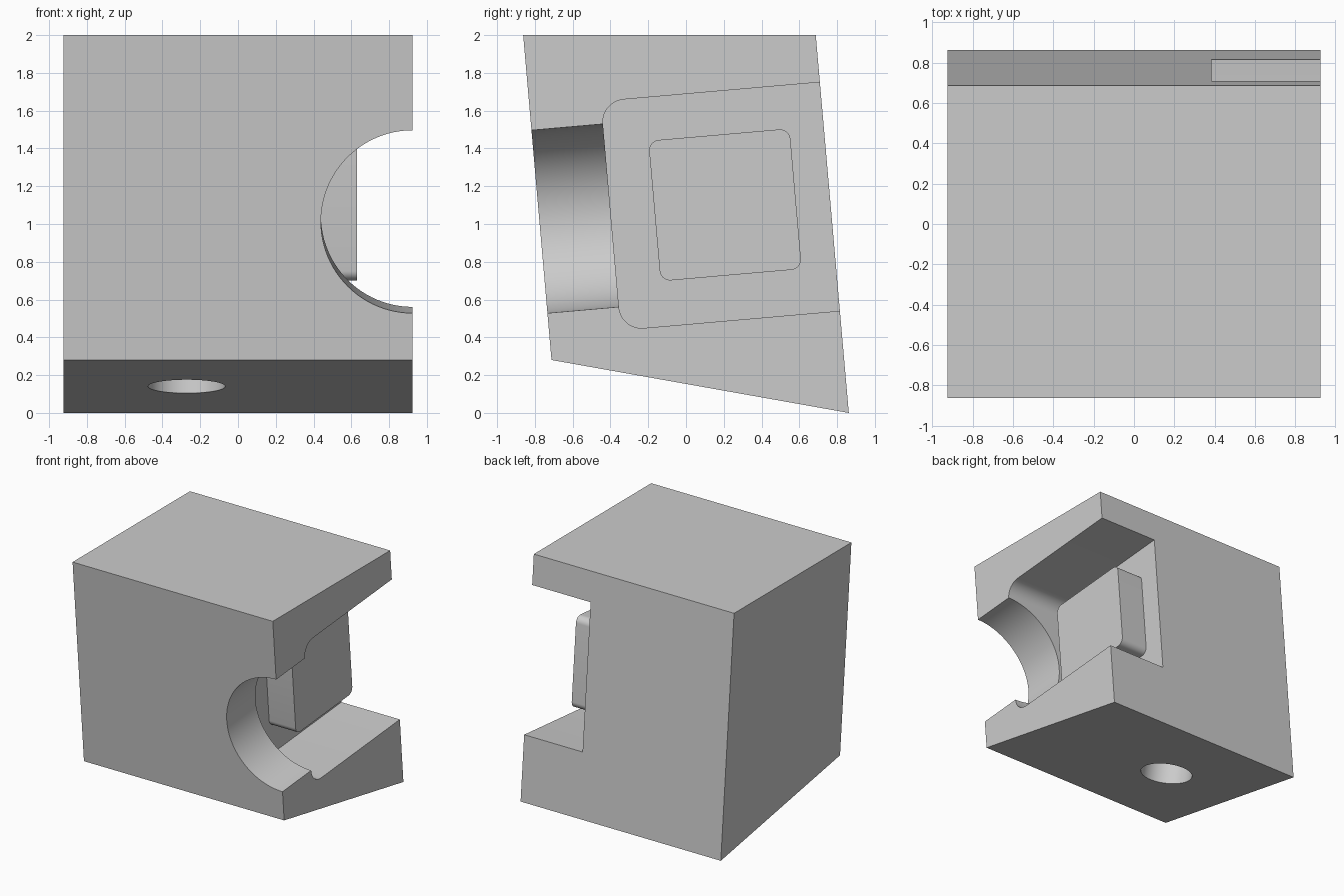
import bpy
import bmesh
from math import radians, cos, sin, pi, atan2
from mathutils import Matrix, Vector

cube = bpy.data.objects.get("Cube")
if cube:
    bpy.data.objects.remove(cube, do_unlink=True)

HALF_WIDTH = 0.925
TILT = Matrix.Rotation(radians(5), 4, 'X')

grey = bpy.data.materials.new("plain grey")
grey.use_nodes = True
grey.diffuse_color = (0.6, 0.6, 0.6, 1)
grey.node_tree.nodes["Principled BSDF"].inputs["Base Color"].default_value = (0.6, 0.6, 0.6, 1)


def finish(name, bm):
    bmesh.ops.recalc_face_normals(bm, faces=bm.faces)
    mesh = bpy.data.meshes.new(name)
    bm.to_mesh(mesh)
    bm.free()
    mesh.materials.append(grey)
    obj = bpy.data.objects.new(name, mesh)
    bpy.context.collection.objects.link(obj)
    return obj


def prism(name, profile, x0, x1, matrix=Matrix()):
    """Extrude a side profile of (y, z) points along x."""
    bm = bmesh.new()
    face = bm.faces.new([bm.verts.new((x0, y, z)) for y, z in profile])
    new = bmesh.ops.extrude_face_region(bm, geom=[face])["geom"]
    verts = [v for v in new if isinstance(v, bmesh.types.BMVert)]
    bmesh.ops.translate(bm, verts=verts, vec=(x1 - x0, 0, 0))
    bm.transform(matrix)
    return finish(name, bm)


def rounded_rect(y0, y1, z0, z1, r, steps=10):
    centres = [(y1 - r, z1 - r), (y0 + r, z1 - r), (y0 + r, z0 + r), (y1 - r, z0 + r)]
    return [(cy + r * cos(a), cz + r * sin(a))
            for i, (cy, cz) in enumerate(centres)
            for a in [(i + k / steps) * pi / 2 for k in range(steps + 1)]]


def cylinder(name, radius, depth, matrix):
    bm = bmesh.new()
    bmesh.ops.create_cone(bm, cap_ends=True, segments=96, radius1=radius,
                          radius2=radius, depth=depth, matrix=matrix)
    return finish(name, bm)


def activate(obj):
    bpy.ops.object.select_all(action='DESELECT')
    obj.select_set(True)
    bpy.context.view_layer.objects.active = obj


def cut(obj, cutter):
    cutter.hide_render = True
    mod = obj.modifiers.new("cut", 'BOOLEAN')
    mod.operation = 'DIFFERENCE'
    mod.solver = 'EXACT'
    mod.object = cutter
    activate(obj)
    bpy.ops.object.modifier_apply(modifier=mod.name)
    bpy.data.objects.remove(cutter, do_unlink=True)


# Leaning block with a sloping underside
front_low, back_low = Vector((0, -0.712, 0.28)), Vector((0, 0.862, 0))
block = prism("block", [(-0.862, 2), (0.687, 2), back_low.yz, front_low.yz],
              -HALF_WIDTH, HALF_WIDTH)

# Side pocket, open at the left side and the back
cut(block, prism("pocket_cutter", rounded_rect(-0.305, 1.4, 0.467, 1.682, 0.12),
                 0.385, 1.2, TILT))

# Half-round opening from the front into the pocket
cut(block, cylinder("opening_cutter", 0.486, 0.8,
                    TILT @ Matrix.Translation((HALF_WIDTH, -0.6, 1.076))
                    @ Matrix.Rotation(pi / 2, 4, 'X')))

# Round blind hole square to the underside
slope = back_low - front_low
middle = (front_low + back_low) / 2 + Vector((-0.272, 0, 0))
cut(block, cylinder("hole_cutter", 0.204, 1.2,
                    Matrix.Translation(middle)
                    @ Matrix.Rotation(atan2(slope.z, slope.y), 4, 'X')))

# Raised pad on the pocket floor
pad = prism("raised_pad", rounded_rect(-0.073, 0.677, 0.706, 1.452, 0.055),
            0.375, 0.63, TILT)

for part in (block, pad):
    activate(part)
    bpy.ops.object.shade_smooth_by_angle(angle=radians(30))
